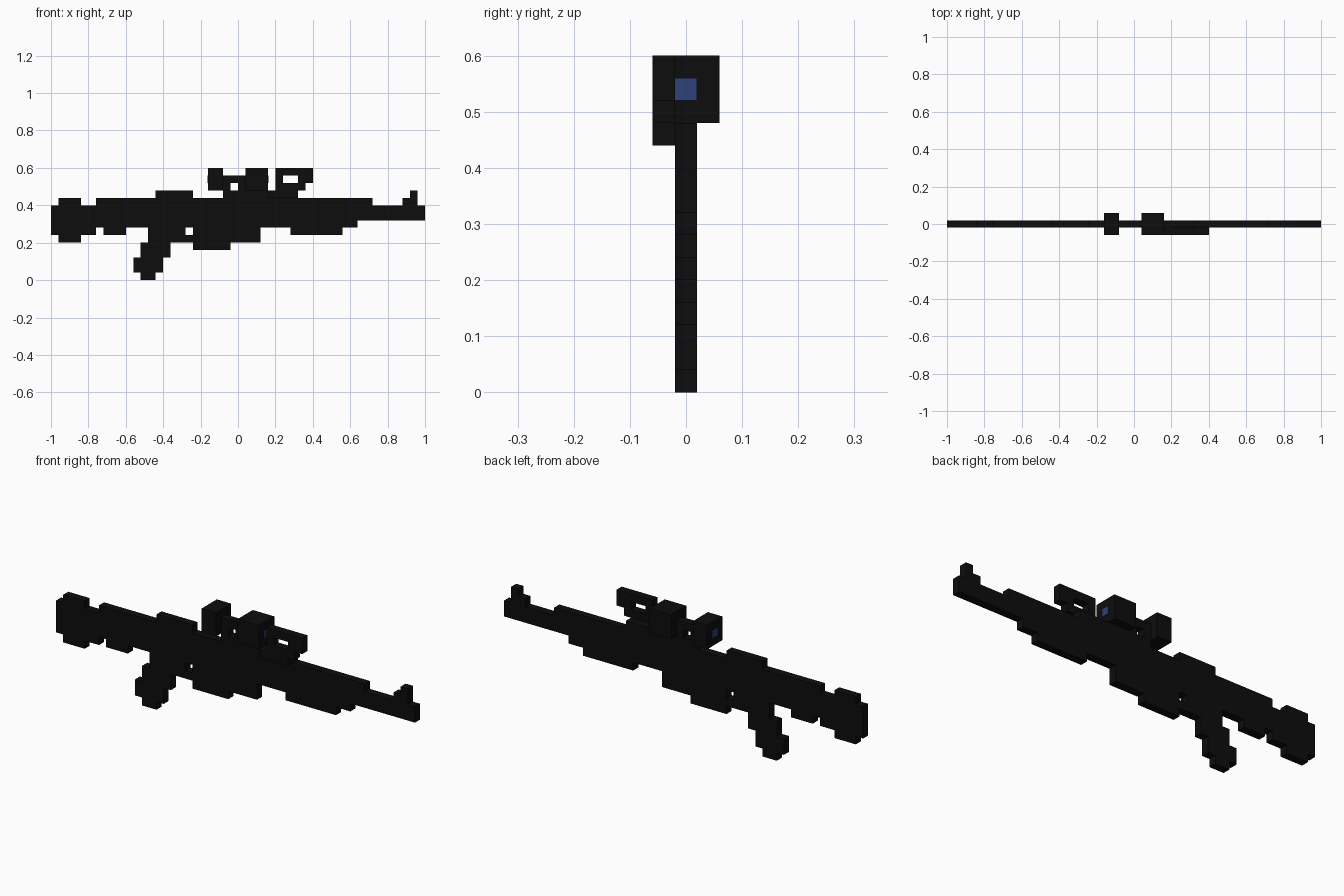
import bpy, bmesh

if "Cube" in bpy.data.objects:
    bpy.data.objects.remove(bpy.data.objects["Cube"])

U = 0.04  # block size; profiles below are given in blocks


def material(name, rgb):
    m = bpy.data.materials.new(name)
    m.diffuse_color = (*rgb, 1)
    m.use_nodes = True
    m.node_tree.nodes["Principled BSDF"].inputs["Base Color"].default_value = m.diffuse_color
    return m


BLACK = material("gunmetal black", (0.004, 0.004, 0.004))
BLUE = material("lens blue", (0.03, 0.052, 0.19))


def slab(name, outline, y0=-0.5, y1=0.5, mat=BLACK):
    """Extrude an x/z outline (in blocks) from y0 to y1."""
    bm = bmesh.new()
    face = bm.faces.new([bm.verts.new((x * U, y0 * U, z * U)) for x, z in outline])
    ext = bmesh.ops.extrude_face_region(bm, geom=[face])
    moved = [g for g in ext["geom"] if isinstance(g, bmesh.types.BMVert)]
    bmesh.ops.translate(bm, verts=moved, vec=(0, (y1 - y0) * U, 0))
    bmesh.ops.recalc_face_normals(bm, faces=bm.faces)
    me = bpy.data.meshes.new(name)
    bm.to_mesh(me)
    bm.free()
    me.materials.append(mat)
    ob = bpy.data.objects.new(name, me)
    bpy.context.collection.objects.link(ob)
    return ob


def block(name, x0, x1, z0, z1, y0=-0.5, y1=0.5, mat=BLACK):
    return slab(name, [(x0, z0), (x1, z0), (x1, z1), (x0, z1)], y0, y1, mat)


# Stock with butt pad
slab("stock", [(-25, 6), (-24, 6), (-24, 5), (-21, 5), (-21, 6), (-19, 6), (-19, 7),
               (-18, 7), (-18, 6), (-15, 6), (-15, 7), (-12, 7), (-12, 11), (-19, 11),
               (-19, 10), (-21, 10), (-21, 11), (-24, 11), (-24, 10), (-25, 10)])

# Receiver, top cover and sight rail
slab("receiver", [(-12, 7), (7, 7), (7, 11), (8, 11), (8, 12), (-2, 12), (-2, 11),
                  (-6, 11), (-6, 12), (-11, 12), (-11, 11), (-12, 11)])

# Grip, trigger guard and magazine
slab("grip", [(-13, 0), (-11, 0), (-11, 1), (-10, 1), (-10, 3), (-9, 3), (-9, 5), (-7, 5),
              (-7, 7), (-12, 7), (-12, 5), (-13, 5), (-13, 3), (-14, 3), (-14, 1), (-13, 1)])
block("trigger_guard", -7, -6, 5, 6)
slab("magazine", [(-6, 4), (-1, 4), (-1, 5), (3, 5), (3, 7), (-6, 7)])

# Handguard, barrel and front sight
slab("handguard", [(7, 6), (14, 6), (14, 7), (16, 7), (16, 8), (18, 8), (18, 11), (7, 11)])
slab("barrel", [(18, 8), (25, 8), (25, 10), (24, 10), (24, 12), (23, 12), (23, 11),
                (22, 11), (22, 10), (18, 10)])

# Scope: two square housings joined by a tube on small mounts
block("scope_eyepiece", -4, -2, 12, 15, -1.5, 1.5)
block("scope_objective", 1, 4, 12, 15, -1.5, 1.5)
block("scope_tube", -2, 1, 13, 14)
for i, x in enumerate((-2, 0)):
    block(f"scope_mount_{i + 1}", x, x + 1, 12, 13)

# Blue lenses: thin plates on the outer housing faces
block("rear_lens", -4.1, -4, 13, 14, mat=BLUE)
block("front_lens", 4, 4.1, 13, 14, mat=BLUE)

# Side-mounted sight frame, set off towards the front side
block("side_mount", 4, 8, 11, 12, -1.5, -0.5)
block("side_frame_base", 5, 9, 12, 13, -1.5, -0.5)
block("side_frame_top", 5, 10, 14, 15, -1.5, -0.5)
block("side_frame_rear", 5, 6, 13, 14, -1.5, -0.5)
block("side_frame_front", 8, 10, 13, 14, -1.5, -0.5)
